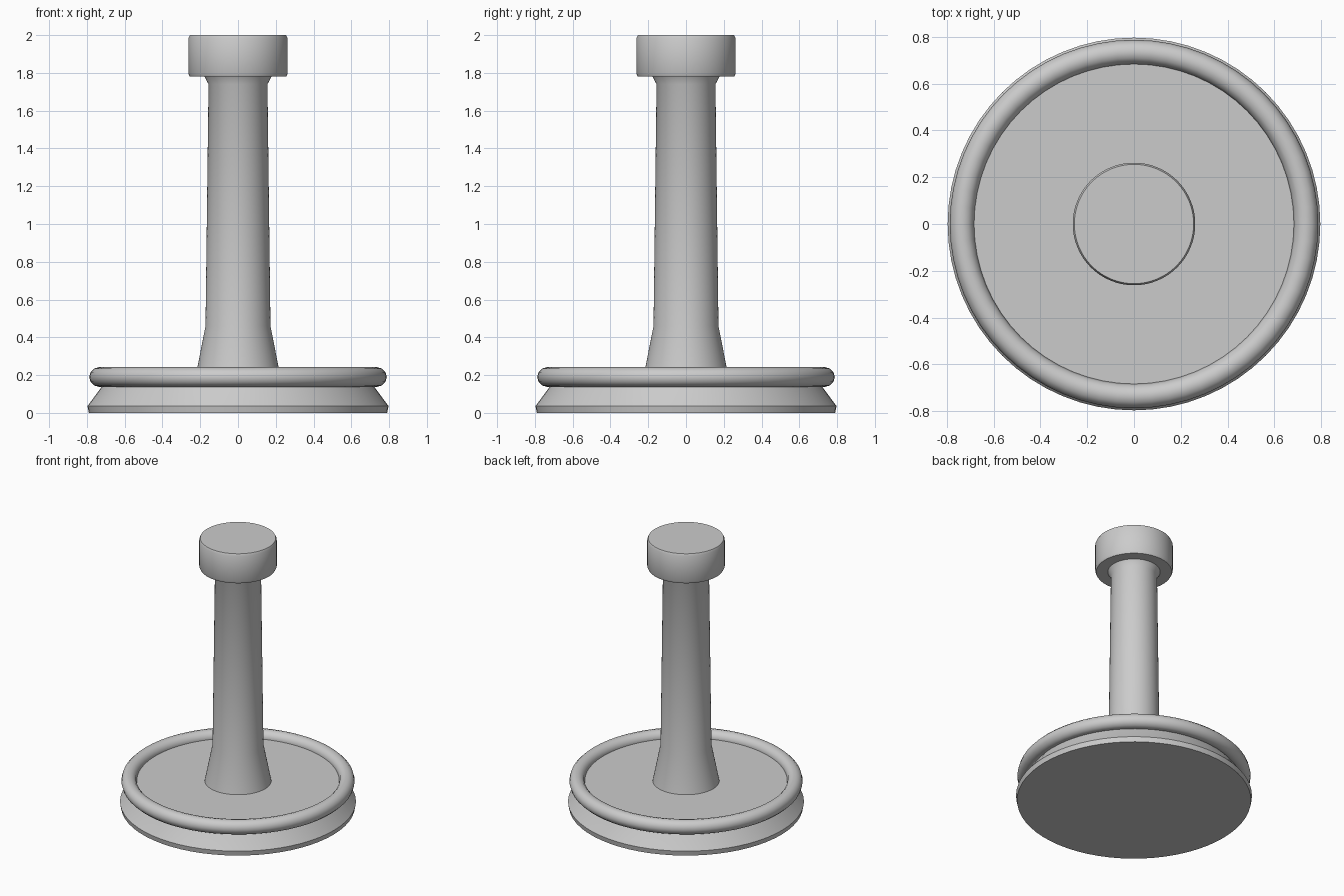
import bpy, bmesh, math
from mathutils import Vector, Matrix

cube = bpy.data.objects.get("Cube")
if cube:
    bpy.data.objects.remove(cube, do_unlink=True)

grey = bpy.data.materials.new("light grey")
grey.use_nodes = True
colour = (0.6, 0.6, 0.6, 1)
grey.diffuse_color = colour
grey.node_tree.nodes["Principled BSDF"].inputs["Base Color"].default_value = colour


def finish(obj):
    obj.data.materials.append(grey)
    bpy.ops.object.select_all(action="DESELECT")
    obj.select_set(True)
    bpy.context.view_layer.objects.active = obj
    bpy.ops.object.shade_smooth_by_angle(angle=math.radians(35))


def lathe(name, profile, steps=64):
    """Turn (radius, height) points around z and cap both ends."""
    bm = bmesh.new()
    rings = []
    for r, z in profile:
        rings.append([bm.verts.new(Matrix.Rotation(math.tau * i / steps, 3, "Z") @ Vector((r, 0, z)))
                      for i in range(steps)])
    for low, high in zip(rings, rings[1:]):
        for i in range(steps):
            j = (i + 1) % steps
            bm.faces.new((low[i], low[j], high[j], high[i]))
    bm.faces.new(rings[0][::-1])
    bm.faces.new(rings[-1])
    mesh = bpy.data.meshes.new(name)
    bm.to_mesh(mesh)
    bm.free()
    obj = bpy.data.objects.new(name, mesh)
    bpy.context.collection.objects.link(obj)
    finish(obj)


# Tapered foot plate
lathe("base_plate", [(0.79, 0), (0.797, 0.036), (0.72, 0.14), (0.69, 0.19)])

# Rounded rim around the plate
bpy.ops.mesh.primitive_torus_add(location=(0, 0, 0.19), major_radius=0.736, minor_radius=0.052,
                                 major_segments=64, minor_segments=12)
rim = bpy.context.object
rim.name = rim.data.name = "base_rim"
finish(rim)

# Column, flared at foot and neck
lathe("column", [(0.226, 0.185), (0.172, 0.46), (0.156, 1.74), (0.18, 1.785)])

# Cap with softened edges
lathe("cap", [(0.255, 1.78), (0.262, 1.795), (0.262, 1.985), (0.255, 2)])
